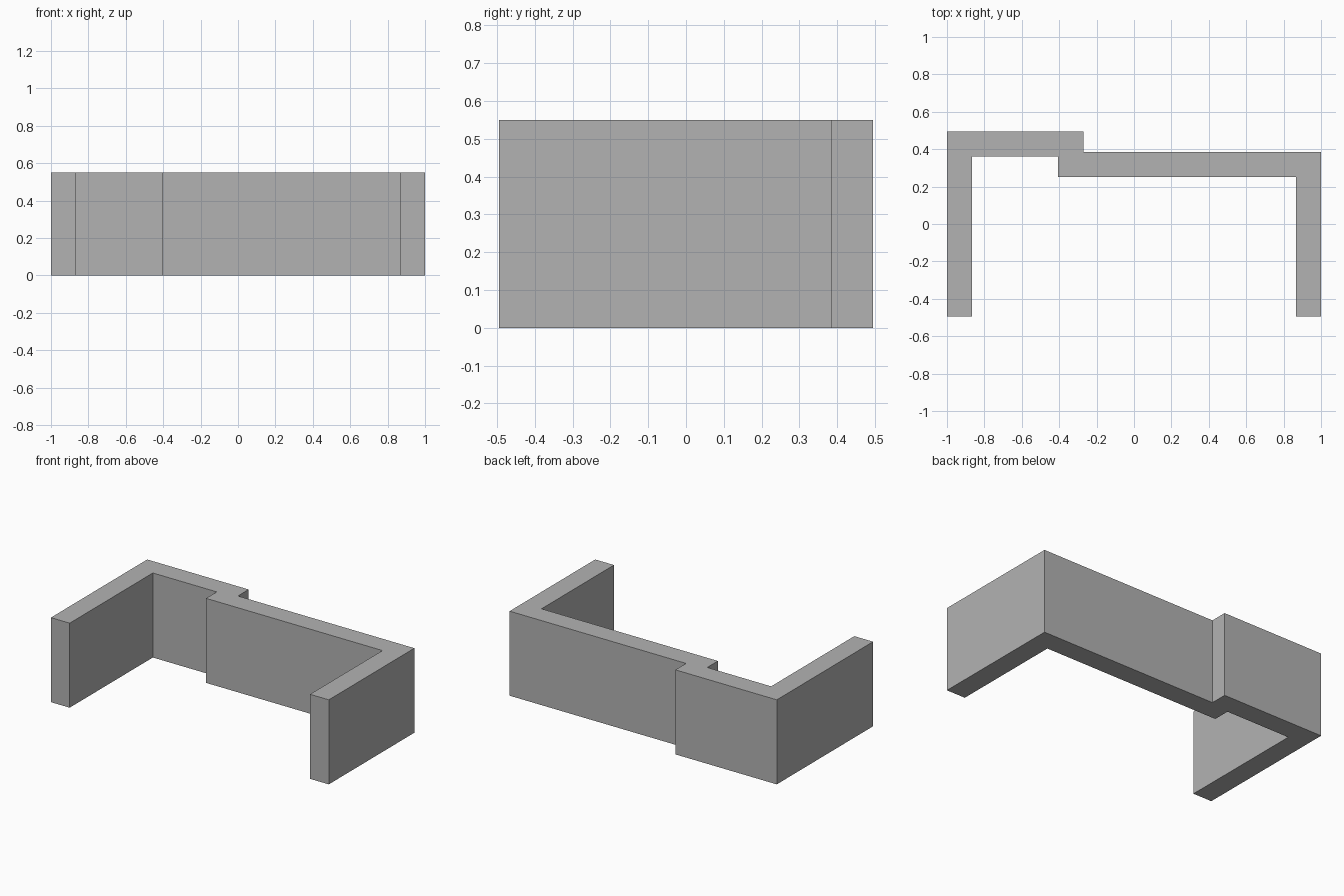
import bpy
import bmesh

cube = bpy.data.objects.get("Cube")
if cube:
    bpy.data.objects.remove(cube, do_unlink=True)

# Plain grey plaster
grey = bpy.data.materials.new("wall_grey")
grey.use_nodes = True
colour = (0.45, 0.45, 0.45, 1)
grey.diffuse_color = colour
grey.node_tree.nodes["Principled BSDF"].inputs["Base Color"].default_value = colour

HEIGHT = 0.55
T = 0.135                  # wall thickness
FRONT, BACK = -0.495, 0.495
STEP_BACK = 0.385          # outer face of the stepped-in wall
STEP_L, STEP_R = -0.405, -0.27

# Floor plan: two side wings joined by a stepped back wall
plan = [
    (-1, FRONT), (-1 + T, FRONT), (-1 + T, BACK - T),
    (STEP_L, BACK - T), (STEP_L, STEP_BACK - T),
    (1 - T, STEP_BACK - T), (1 - T, FRONT), (1, FRONT),
    (1, STEP_BACK), (STEP_R, STEP_BACK), (STEP_R, BACK), (-1, BACK),
]

# Raise the plan into solid walls
bm = bmesh.new()
base = bm.faces.new([bm.verts.new((x, y, 0)) for x, y in plan])
raised = bmesh.ops.extrude_face_region(bm, geom=[base], use_keep_orig=True)
top = [v for v in raised["geom"] if isinstance(v, bmesh.types.BMVert)]
bmesh.ops.translate(bm, verts=top, vec=(0, 0, HEIGHT))
bmesh.ops.recalc_face_normals(bm, faces=bm.faces)

mesh = bpy.data.meshes.new("stepped_wall")
bm.to_mesh(mesh)
bm.free()
mesh.materials.append(grey)
wall = bpy.data.objects.new("stepped_wall", mesh)
bpy.context.collection.objects.link(wall)
